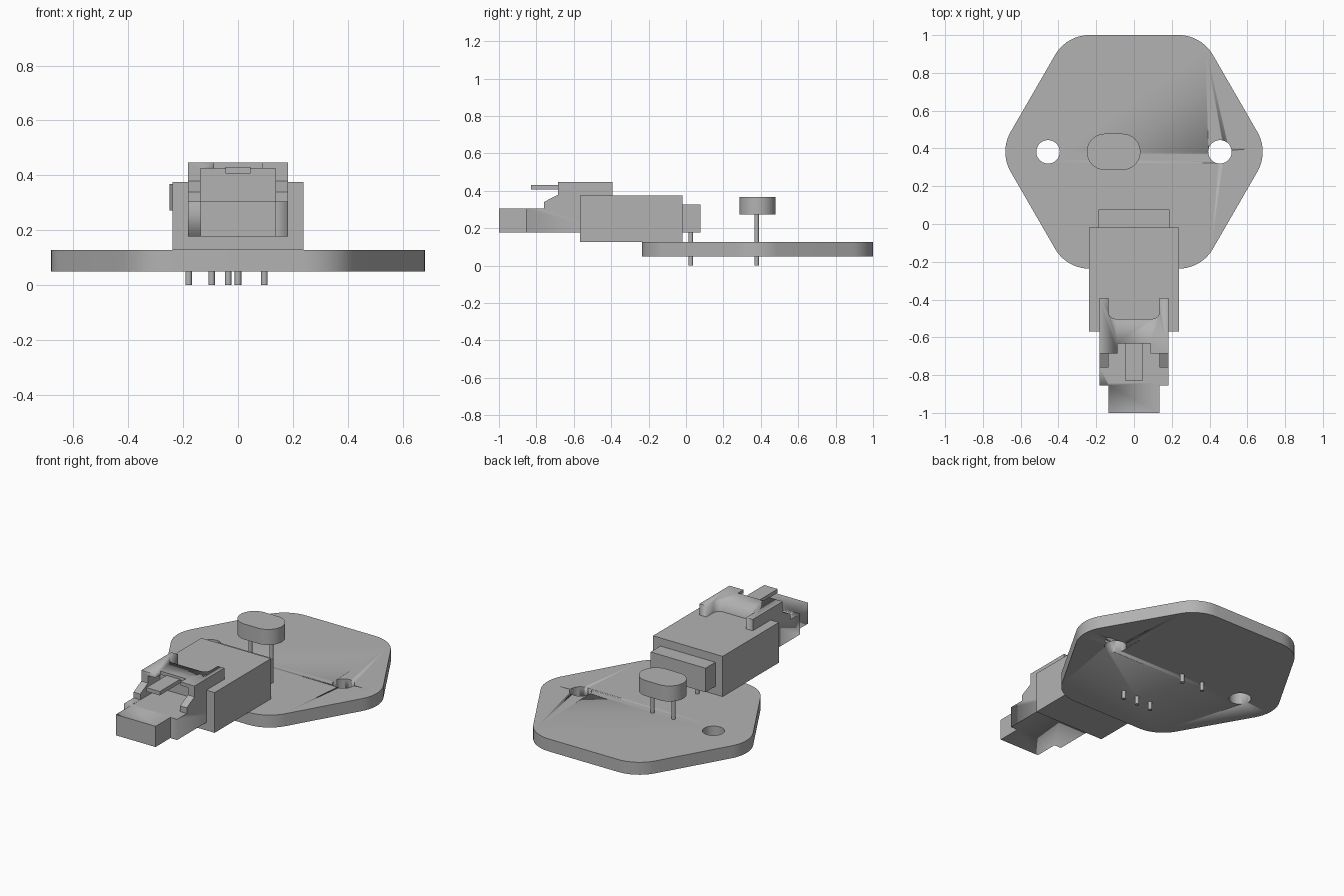
import bpy, bmesh, math
from mathutils import Vector, Matrix

cube = bpy.data.objects.get("Cube")
if cube:
    bpy.data.objects.remove(cube, do_unlink=True)

GREY = (0.45, 0.45, 0.45, 1.0)
mat = bpy.data.materials.new("plain grey")
mat.use_nodes = True
mat.diffuse_color = GREY
mat.node_tree.nodes["Principled BSDF"].inputs["Base Color"].default_value = GREY


def finish(name, bm, matrix=None):
    """Turn a bmesh into a named, coloured object with crisp edges."""
    if matrix:
        bm.transform(matrix)
    bmesh.ops.recalc_face_normals(bm, faces=bm.faces)
    mesh = bpy.data.meshes.new(name)
    bm.to_mesh(mesh)
    bm.free()
    mesh.materials.append(mat)
    ob = bpy.data.objects.new(name, mesh)
    bpy.context.collection.objects.link(ob)
    bpy.ops.object.select_all(action="DESELECT")
    ob.select_set(True)
    bpy.context.view_layer.objects.active = ob
    bpy.ops.object.shade_smooth_by_angle(angle=math.radians(30))
    return ob


def prism(name, outline, low, high, matrix=None):
    """Extrude a flat outline from low to high along its third axis."""
    bm = bmesh.new()
    face = bm.faces.new([bm.verts.new((a, b, low)) for a, b in outline])
    top = bmesh.ops.extrude_face_region(bm, geom=[face])["geom"]
    verts = [v for v in top if isinstance(v, bmesh.types.BMVert)]
    bmesh.ops.translate(bm, verts=verts, vec=(0, 0, high - low))
    return finish(name, bm, matrix)


def box(name, x, y, z):
    return prism(name, [(x[0], y[0]), (x[1], y[0]), (x[1], y[1]), (x[0], y[1])], *z)


def rounded(corners, r, steps=10):
    """Round every corner of a convex counter-clockwise outline."""
    pts, n = [], len(corners)
    for i in range(n):
        p = Vector(corners[i])
        a = (Vector(corners[i - 1]) - p).normalized()
        b = (Vector(corners[(i + 1) % n]) - p).normalized()
        half = a.angle(b) / 2
        centre = p + (a + b).normalized() * r / math.sin(half)
        start = p + a * r / math.tan(half) - centre
        sweep = math.pi - 2 * half
        for k in range(steps + 1):
            pts.append(centre + Matrix.Rotation(sweep * k / steps, 2) @ start)
    return pts


def cylinder(name, x, y, r, z, sides):
    bm = bmesh.new()
    bmesh.ops.create_cone(bm, cap_ends=True, segments=sides, radius1=r, radius2=r,
                          depth=z[1] - z[0])
    return finish(name, bm, Matrix.Translation((x, y, (z[0] + z[1]) / 2)))


def cut(target, cutter):
    mod = target.modifiers.new("cut", "BOOLEAN")
    mod.operation, mod.solver, mod.object = "DIFFERENCE", "EXACT", cutter
    bpy.context.view_layer.objects.active = target
    bpy.ops.object.modifier_apply(modifier=mod.name)
    bpy.data.objects.remove(cutter, do_unlink=True)


# Hexagonal board with rounded corners and two mounting holes
MID = 0.382
hexagon = [(0.714 * math.cos(math.radians(60 * i)),
            MID + 0.714 * math.sin(math.radians(60 * i))) for i in range(6)]
board = prism("board", rounded(hexagon, 0.21), 0.05, 0.127)
for side in (-1, 1):
    cut(board, cylinder("hole_cutter", side * 0.455, MID, 0.062, (0, 0.2), 48))

# Oval component standing on two legs
cx, hw, hh = -0.108, 0.142, 0.096
oval = [(cx - hw, MID - hh), (cx + hw, MID - hh), (cx + hw, MID + hh), (cx - hw, MID + hh)]
prism("oval_component", rounded(oval, 0.0955, 12), 0.272, 0.368)
for i, x in enumerate((-0.18, -0.036)):
    cylinder(f"component_leg_{i + 1}", x, 0.378, 0.012, (0, 0.28), 16)

# Socket housing, its rear block and three pins
box("socket_housing", (-0.238, 0.238), (-0.568, -0.018), (0.127, 0.376))
box("socket_rear_block", (-0.188, 0.188), (-0.03, 0.078), (0.177, 0.326))
for i in range(3):
    cylinder(f"socket_pin_{i + 1}", (i - 1) * 0.096, 0.026, 0.012, (0, 0.19), 16)

# Plug: side profile (y, z) swept across x
profile = [(-1, 0.177), (-0.393, 0.177), (-0.393, 0.446), (-0.685, 0.446),
           (-0.685, 0.379), (-0.76, 0.34), (-0.76, 0.305), (-1, 0.305)]
yz_to_world = Matrix(((0, 0, 1, 0), (1, 0, 0, 0), (0, 1, 0, 0), (0, 0, 0, 1)))
plug = prism("plug", profile, -0.182, 0.182, yz_to_world)

# Narrow nose
for side in (-1, 1):
    cut(plug, box("nose_cutter", sorted((side * 0.136, side * 0.3)), (-1.1, -0.855), (0.1, 0.4)))
# Latch cavity, notch in its roof and rounded pocket behind it
cut(plug, box("cavity_cutter", (-0.136, 0.136), (-0.84, -0.57), (0.304, 0.425)))
cut(plug, box("notch_cutter", (-0.087, 0.087), (-0.84, -0.632), (0.4, 0.5)))
pocket = [(-0.136, -0.502), (0.136, -0.502), (0.136, -0.3), (-0.136, -0.3)]
cut(plug, prism("pocket_cutter", rounded(pocket, 0.04, 8), 0.34, 0.5))

# Latch tab reaching out of the cavity
box("latch_tab", (-0.046, 0.046), (-0.83, -0.56), (0.407, 0.431))
